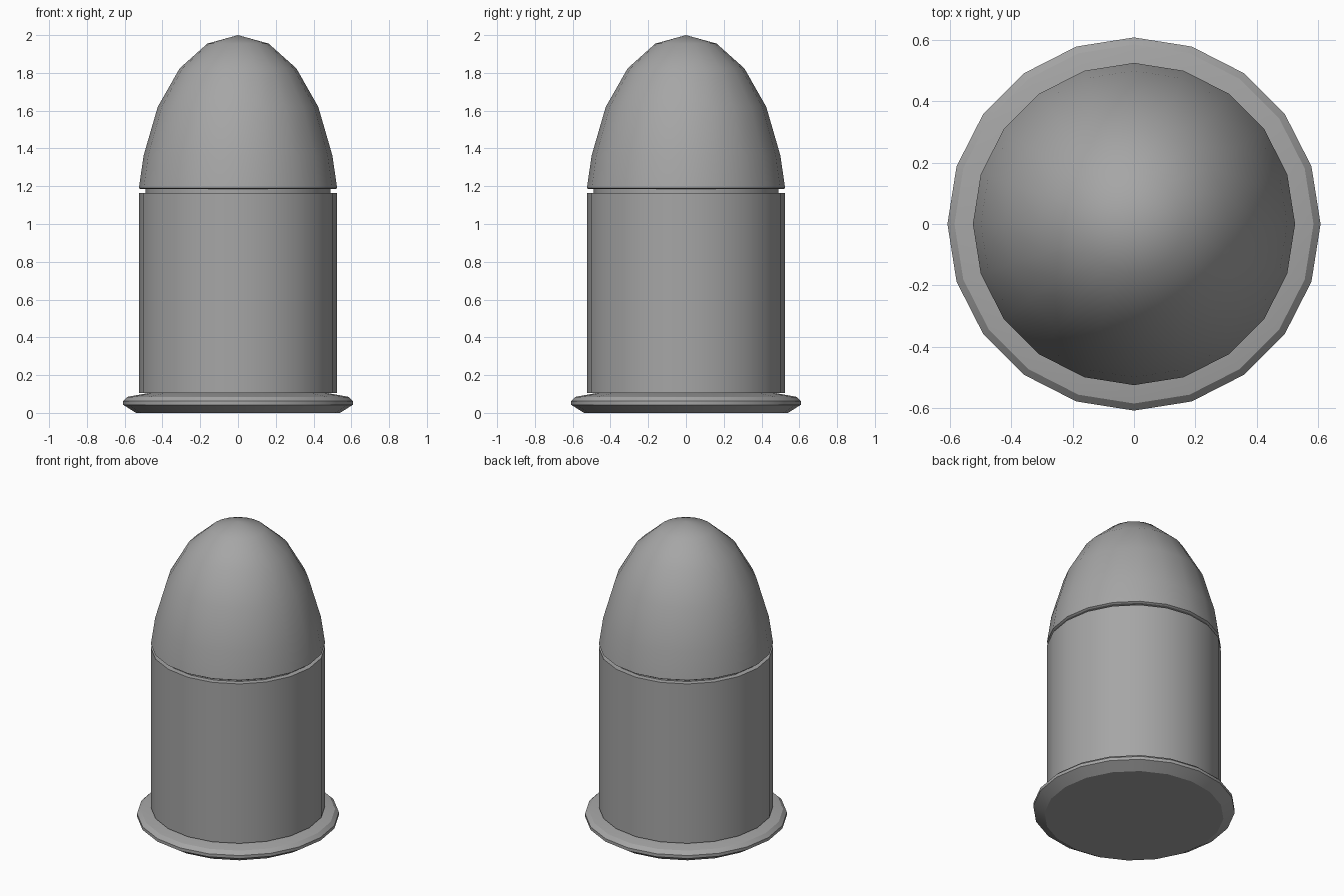
import bpy
import bmesh
from math import cos, sin, pi, radians

SIDES = 20

cube = bpy.data.objects.get("Cube")
if cube:
    bpy.data.objects.remove(cube, do_unlink=True)

metal = bpy.data.materials.new("grey metal")
metal.use_nodes = True
GREY = (0.38, 0.38, 0.38, 1)
metal.diffuse_color = GREY
metal.node_tree.nodes["Principled BSDF"].inputs["Base Color"].default_value = GREY


def lathe(name, profile):
    """Turn a bottom-to-top (radius, height) profile into a closed solid."""
    bm = bmesh.new()
    rings = []
    for r, z in profile:
        if r == 0:
            rings.append([bm.verts.new((0, 0, z))] * SIDES)
        else:
            rings.append([bm.verts.new((r * cos(2 * pi * i / SIDES),
                                        r * sin(2 * pi * i / SIDES), z))
                          for i in range(SIDES)])
    for low, high in zip(rings, rings[1:]):
        for i in range(SIDES):
            j = (i + 1) % SIDES
            quad = [low[i], low[j], high[j], high[i]]
            bm.faces.new(list(dict.fromkeys(quad)))
    bm.faces.new(rings[0][::-1])
    if profile[-1][0] > 0:
        bm.faces.new(rings[-1])
    mesh = bpy.data.meshes.new(name)
    bm.to_mesh(mesh)
    bm.free()
    mesh.materials.append(metal)
    obj = bpy.data.objects.new(name, mesh)
    bpy.context.collection.objects.link(obj)
    bpy.ops.object.select_all(action="DESELECT")
    obj.select_set(True)
    bpy.context.view_layer.objects.active = obj
    bpy.ops.object.shade_smooth_by_angle(angle=radians(30))
    return obj


# Bevelled base flange, sloping up to the casing
lathe("base_flange", [(0.54, 0), (0.608, 0.043), (0.608, 0.063),
                      (0.585, 0.085), (0.46, 0.108)])

# Straight casing wall
lathe("casing", [(0.525, 0.105), (0.525, 1.165)])

# Recessed groove between casing and nose
lathe("neck_groove", [(0.49, 1.15), (0.49, 1.195)])

# Rounded nose: upper part of a stretched dome with a thin lower lip
dome = [(0.525 * cos(a), 1.08 + 0.92 * sin(a))
        for a in (pi / 10 * k for k in range(1, 5))]
lathe("nose", [(0.515, 1.184), (0.525, 1.19)] + dome + [(0, 2)])
